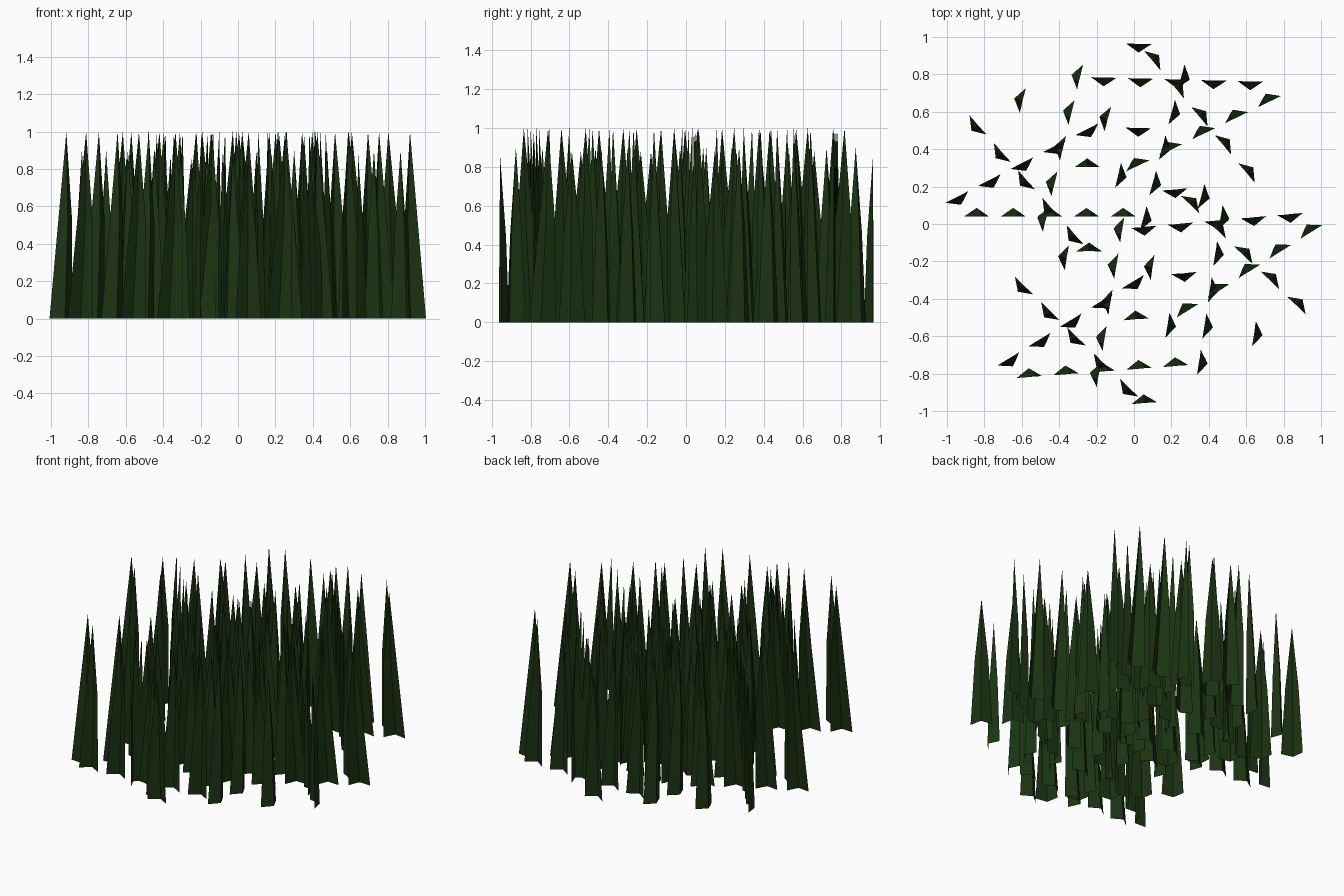
import bpy, bmesh
from math import radians
from mathutils import Matrix, Vector

if "Cube" in bpy.data.objects:
    bpy.data.objects.remove(bpy.data.objects["Cube"])

green = bpy.data.materials.new("grass_green")
green.diffuse_color = (0.011, 0.034, 0.006, 1)
green.use_nodes = True
green.node_tree.nodes["Principled BSDF"].inputs["Base Color"].default_value = green.diffuse_color


def turn(x, y, deg):
    return Matrix.Translation((x, y, 0)) @ Matrix.Rotation(radians(deg), 4, 'Z')


def add_blade(bm, matrix, lean, height):
    """Open folded blade: V-shaped base, V-shaped shoulder and a pointed tip."""
    def fold(half, front, z, shift):
        pts = ((shift + half, -0.021, z), (shift, front, z), (shift - half, -0.021, z))
        return [bm.verts.new(matrix @ Vector(p)) for p in pts]
    base = fold(0.068, 0.026, 0, 0)
    shoulder = fold(0.042, 0.01, 0.52 * height, lean * 0.8)
    tip = bm.verts.new(matrix @ Vector((lean, -0.02, height)))
    for i in range(2):
        bm.faces.new((base[i], base[i + 1], shoulder[i + 1], shoulder[i]))
        bm.faces.new((shoulder[i], shoulder[i + 1], tip))


# Rows in a clump: centre x, y, row direction, blade turn, lean, height, blade count
rows = [
    (0, 0, 0, 0, 0.03, 1.0, 5),
    (-0.14, 0.247, 27.5, 207.5, -0.033, 1.0, 5),
    (-0.14, 0.162, -48.5, 131.5, 0.0, 0.9, 5),
    (0.05, 0.35, 76.5, 76.5, -0.03, 1.0, 5),
    (0.21, -0.185, 0, 0, 0.0, 0.85, 1),
    (0.2, 0.265, 0, 0, 0.0, 0.85, 1),
    (-0.165, 0.605, 76.5, 76.5, 0.0, 0.88, 1),
    (0.385, 0.195, 76.5, 256.5, 0.0, 0.88, 1),
]

# Four turned copies of the clump: x, y, rotation
clumps = [(-0.45, 0.06, 0), (0.445, -0.002, 185), (-0.17, -0.768, 4.3), (0.23, 0.752, 178.5)]

for n, place in enumerate(clumps, 1):
    bm = bmesh.new()
    for cx, cy, direction, spin, lean, height, count in rows:
        for k in range(count):
            step = (k - (count - 1) / 2) * 0.196
            spot = turn(cx, cy, direction) @ Vector((step, 0, 0))
            add_blade(bm, turn(*place) @ turn(spot.x, spot.y, spin), lean, height)
    mesh = bpy.data.meshes.new(f"grass_clump_{n}")
    bm.to_mesh(mesh)
    bm.free()
    mesh.materials.append(green)
    bpy.context.collection.objects.link(bpy.data.objects.new(f"grass_clump_{n}", mesh))
